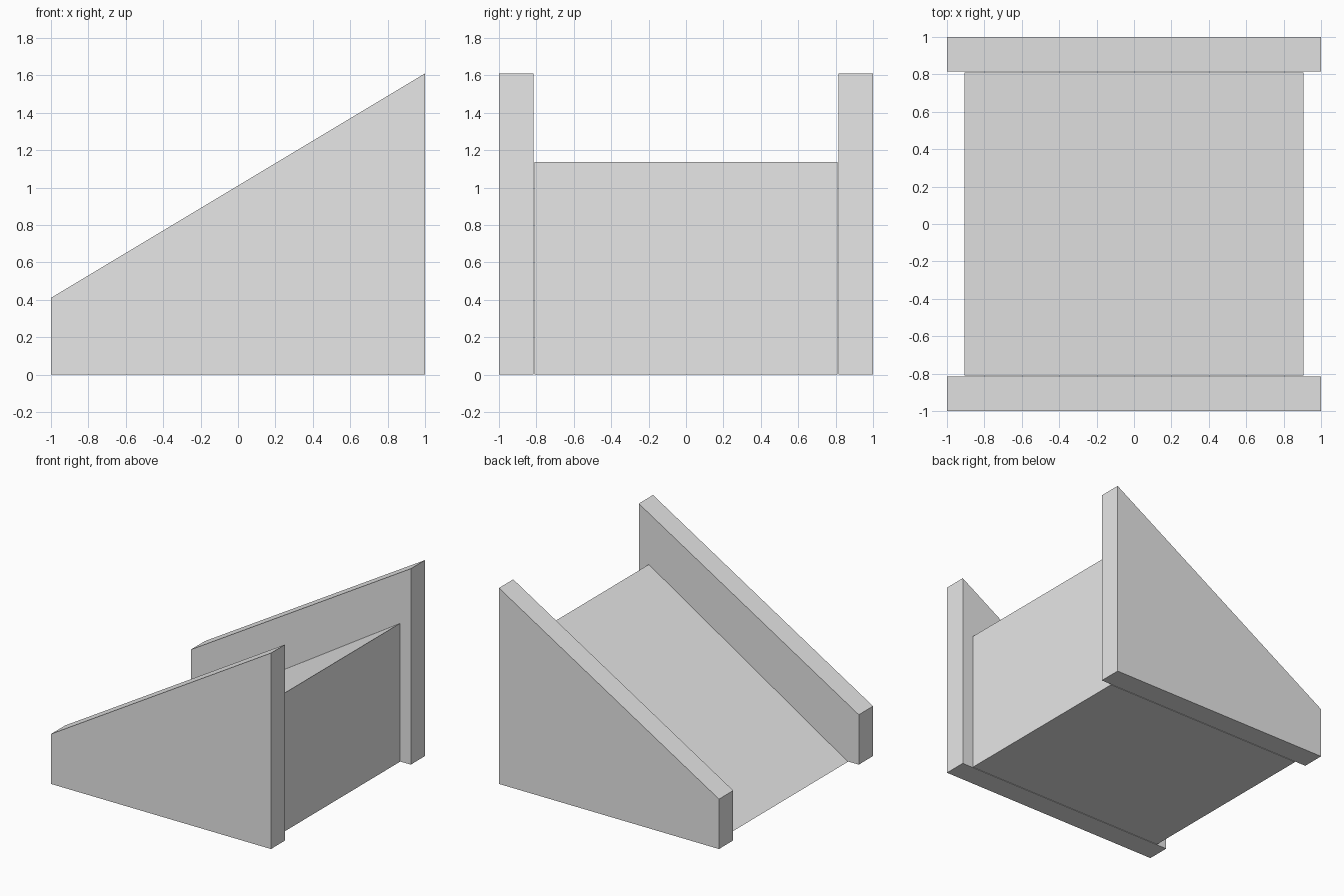
import bpy
import bmesh

old = bpy.data.objects.get("Cube")
if old:
    bpy.data.objects.remove(old, do_unlink=True)

# Single plain grey
grey = bpy.data.materials.new("light_grey")
grey.use_nodes = True
colour = (0.8, 0.8, 0.8, 1)
grey.diffuse_color = colour
grey.node_tree.nodes["Principled BSDF"].inputs["Base Color"].default_value = colour


def slab(name, profile, y0, y1):
    """Extrude an x-z profile from y0 to y1."""
    bm = bmesh.new()
    face = bm.faces.new([bm.verts.new((x, y0, z)) for x, z in profile])
    ext = bmesh.ops.extrude_face_region(bm, geom=[face])
    moved = [v for v in ext["geom"] if isinstance(v, bmesh.types.BMVert)]
    bmesh.ops.translate(bm, verts=moved, vec=(0, y1 - y0, 0))
    bmesh.ops.recalc_face_normals(bm, faces=bm.faces)
    mesh = bpy.data.meshes.new(name)
    bm.to_mesh(mesh)
    bm.free()
    mesh.materials.append(grey)
    obj = bpy.data.objects.new(name, mesh)
    bpy.context.collection.objects.link(obj)
    return obj


# Sloping side walls
wall = [(-1, 0), (1, 0), (1, 1.61), (-1, 0.41)]
slab("front_wall", wall, -1, -0.815)
slab("back_wall", wall, 0.815, 1)

# Wedge ramp between the walls, with a hairline gap on each side
slab("ramp", [(-0.905, 0), (0.905, 0), (0.905, 1.137)], -0.81, 0.81)
